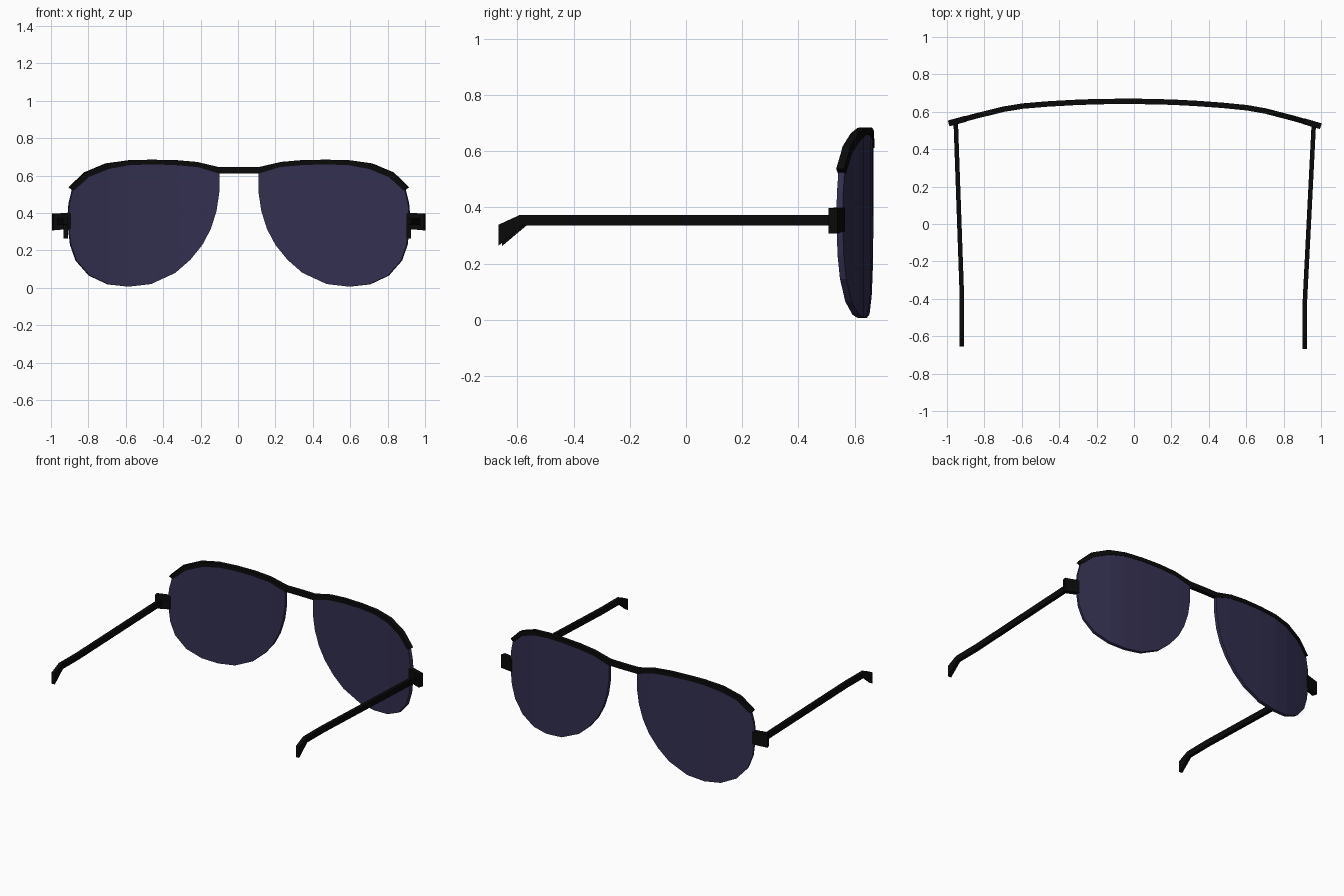
import bpy, bmesh

if "Cube" in bpy.data.objects:
    bpy.data.objects.remove(bpy.data.objects["Cube"])

TWIST = -0.0075  # the whole model sits very slightly turned


def material(name, color):
    m = bpy.data.materials.new(name)
    m.diffuse_color = color
    m.use_nodes = True
    m.node_tree.nodes["Principled BSDF"].inputs["Base Color"].default_value = m.diffuse_color
    return m


BLACK = material("black_frame", (0.003, 0.003, 0.003, 1))
TINT = material("dark_tint", (0.033, 0.029, 0.08, 1))

# plan-view curves: front wrap as y(x), temple as x(y)
WRAP = [(0, .656), (.2, .653), (.33, .647), (.47, .638), (.6, .626),
        (.7, .609), (.85, .571), (1.0, .529)]
TEMPLE = [(-.7, .917), (-.4, .917), (.56, .958)]


def lookup(curve, t):
    for (a, fa), (b, fb) in zip(curve, curve[1:]):
        if t <= b:
            return fa + (fb - fa) * (t - a) / (b - a)
    return curve[-1][1]


def panel(name, polys, curve, thick, mat, sideways=False):
    """Flat outline bent along a plan curve, mirrored, then thickened."""
    bm = bmesh.new()
    for poly in polys:
        bm.faces.new([bm.verts.new((u, 0, z)) for u, z in poly])
    bmesh.ops.remove_doubles(bm, verts=bm.verts, dist=1e-5)
    for u, _ in curve[1:-1]:
        bmesh.ops.bisect_plane(bm, geom=bm.verts[:] + bm.edges[:] + bm.faces[:],
                               dist=1e-4, plane_co=(u, 0, 0), plane_no=(1, 0, 0))
    for v in bm.verts:
        d = lookup(curve, v.co.x)
        v.co = (d, v.co.x, v.co.z) if sideways else (v.co.x, d, v.co.z)
    bmesh.ops.recalc_face_normals(bm, faces=bm.faces)
    me = bpy.data.meshes.new(name)
    bm.to_mesh(me)
    bm.free()
    me.materials.append(mat)
    ob = bpy.data.objects.new(name, me)
    bpy.context.collection.objects.link(ob)
    ob.modifiers.new("mirror", 'MIRROR')
    s = ob.modifiers.new("thickness", 'SOLIDIFY')
    s.thickness = thick
    s.offset = 0
    ob.rotation_euler.z = TWIST
    return ob


# teardrop lenses
lens = [(.105, .625), (.105, .51), (.12, .41), (.15, .315), (.195, .23),
        (.26, .15), (.34, .08), (.47, .02), (.59, .006), (.70, .018),
        (.80, .065), (.87, .145), (.90, .23), (.915, .36), (.908, .45),
        (.89, .525), (.82, .603), (.70, .65), (.59, .67), (.47, .674),
        (.34, .67), (.225, .658)]
panel("lenses", [lens], WRAP, .023, TINT)

# brow bar: bridge and upper rims in one strip
outer = [(0, .645), (.105, .645), (.225, .673), (.34, .683), (.47, .685),
         (.59, .682), (.71, .665), (.825, .617), (.907, .537)]
inner = [(0, .612), (.11, .612), (.22, .645), (.34, .656), (.47, .66),
         (.59, .655), (.70, .635), (.805, .592), (.884, .521)]
strip = [(outer[i], outer[i + 1], inner[i + 1], inner[i]) for i in range(len(outer) - 1)]
panel("brow_bar", strip, WRAP, .029, BLACK)

# hinge blocks at the outer edges
panel("hinge_blocks", [[(.9, .315), (.995, .307), (.995, .397), (.9, .4)]],
      WRAP, .032, BLACK)

# temples with bent-down tips
temple = [(.545, .373), (-.585, .373), (-.661, .338), (-.661, .263),
          (-.575, .335), (.545, .335)]
panel("temples", [temple], TEMPLE, .024, BLACK, sideways=True)
